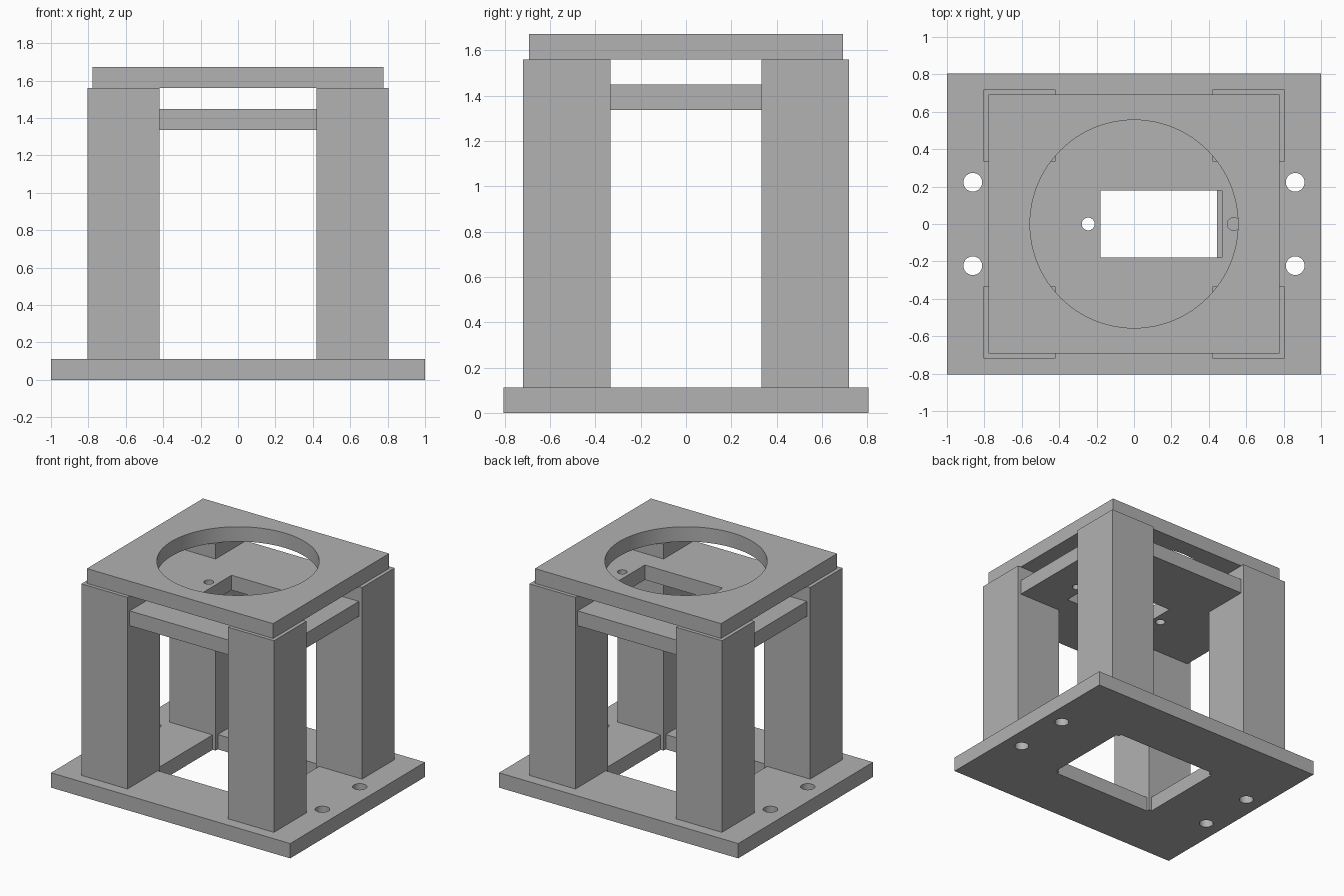
import bpy, bmesh, math

cube = bpy.data.objects.get("Cube")
if cube:
    bpy.data.objects.remove(cube, do_unlink=True)

GREY = (0.445, 0.445, 0.445, 1)
grey = bpy.data.materials.new("plain_grey")
grey.use_nodes = True
grey.diffuse_color = GREY
grey.node_tree.nodes["Principled BSDF"].inputs["Base Color"].default_value = GREY

THICK = 0.112
LEG_IN, LEG_OUT = (0.42, 0.333), (0.805, 0.72)
LEG_TOP = 1.56


def rect(x0, x1, y0, y1):
    return [(x0, y0), (x1, y0), (x1, y1), (x0, y1)]


def circle(cx, cy, r, n=48):
    return [(cx + r * math.cos(math.tau * i / n), cy + r * math.sin(math.tau * i / n))
            for i in range(n)]


def cross(ax, ay, bx, by):
    """Rectangle of half size b with its corners cut back to half size a."""
    return [(sx * x, sy * y) for sx, sy, pts in (
        (1, 1, ((bx, ay), (ax, ay), (ax, by))),
        (-1, 1, ((ax, by), (ax, ay), (bx, ay))),
        (-1, -1, ((bx, ay), (ax, ay), (ax, by))),
        (1, -1, ((ax, by), (ax, ay), (bx, ay)))) for x, y in pts]


def slab(name, z0, z1, outline, holes=()):
    """Extrude a flat outline with holes from z0 to z1."""
    curve = bpy.data.curves.new(name + "_profile", "CURVE")
    curve.dimensions = "2D"
    curve.fill_mode = "BOTH"
    curve.extrude = (z1 - z0) / 2
    for loop in (outline, *holes):
        spline = curve.splines.new("POLY")
        spline.points.add(len(loop) - 1)
        for point, (x, y) in zip(spline.points, loop):
            point.co = (x, y, 0, 1)
        spline.use_cyclic_u = True
    temp = bpy.data.objects.new(name + "_profile", curve)
    mesh = bpy.data.meshes.new_from_object(temp)
    bpy.data.objects.remove(temp)
    bpy.data.curves.remove(curve)

    bm = bmesh.new()
    bm.from_mesh(mesh)
    bmesh.ops.remove_doubles(bm, verts=bm.verts, dist=1e-4)
    bmesh.ops.recalc_face_normals(bm, faces=bm.faces)
    bmesh.ops.translate(bm, verts=bm.verts, vec=(0, 0, (z0 + z1) / 2))
    bm.to_mesh(mesh)
    bm.free()
    mesh.shade_smooth()
    mesh.set_sharp_from_angle(angle=math.radians(30))
    mesh.materials.clear()
    mesh.materials.append(grey)
    mesh.name = name
    obj = bpy.data.objects.new(name, mesh)
    bpy.context.scene.collection.objects.link(obj)
    return obj


# Base plate with bolt holes and an opening notched around the legs
bolts = [circle(sx * 0.862, sy * 0.223, 0.05) for sx in (-1, 1) for sy in (-1, 1)]
slab("base_plate", 0, THICK, rect(-1, 1, -0.805, 0.805),
     [cross(*LEG_IN, 0.445, 0.358), *bolts])

# Four corner legs
for sx, side in ((-1, "right"), (1, "left")):
    for sy, end in ((-1, "front"), (1, "back")):
        xs = sorted((sx * LEG_IN[0], sx * LEG_OUT[0]))
        ys = sorted((sy * LEG_IN[1], sy * LEG_OUT[1]))
        slab(f"{end}_{side}_leg", THICK, LEG_TOP, rect(*xs, *ys))

# Cross-shaped shelf with a slot and two screw holes
slab("shelf", 1.336, 1.448, cross(*LEG_IN, 0.778, 0.693),
     [rect(-0.18, 0.47, -0.18, 0.18), circle(-0.245, 0, 0.034), circle(0.533, 0, 0.034)])

# Top plate with a large round opening
slab("top_plate", LEG_TOP, LEG_TOP + THICK, rect(-0.778, 0.778, -0.693, 0.693),
     [circle(0, 0, 0.556, 96)])
